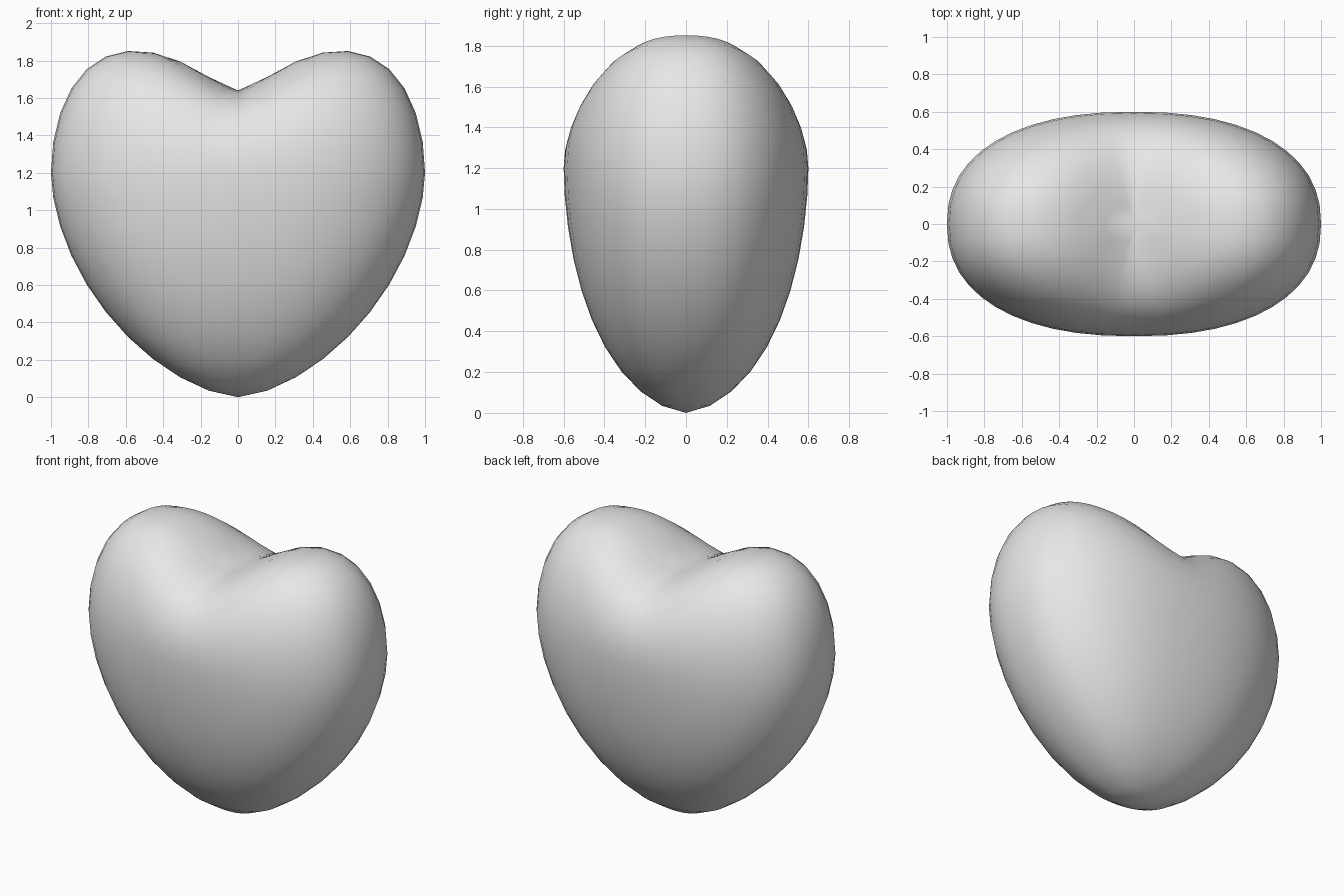
import bpy, bmesh, math

if "Cube" in bpy.data.objects:
    bpy.data.objects.remove(bpy.data.objects["Cube"], do_unlink=True)

SEGMENTS, RINGS = 48, 10
WAIST = 1.2      # height of the widest outline
DEPTH = 0.6      # half thickness
POWER = 2.3      # squareness of the outline


def outline(angle):
    """Point on the rounded oval seen from above, in unit size."""
    def soften(v):
        return 0 if abs(v) < 1e-6 else math.copysign(abs(v) ** (2 / POWER), v)
    return soften(math.cos(angle)), soften(math.sin(angle))


def upper(s, ox, oy):
    """Two lobes with a cleft between them that fades to front and back."""
    x, y = s * ox, s * oy
    a = abs(x)
    lobe = 0.44 + 0.62 * a * (1 - 0.35 * math.exp(-(a / 0.2) ** 2))
    lobe += 0.13 * y * y * (1 - a)
    return x, y * DEPTH, WAIST + lobe * math.sqrt(max(0, 1 - s * s))


def lower(s, ox, oy):
    """Taper down to the rounded tip."""
    drop = max(0, 1 - s ** 1.6) ** 0.56
    return s * ox, s * oy * DEPTH * (1 + 0.3 * (1 - s)), WAIST * (1 - drop)


# Heart body: rings from the tip up to the waist, then in over the lobes
bm = bmesh.new()
tip = bm.verts.new(lower(0, 0, 0))
cleft = bm.verts.new(upper(0, 0, 0))
steps = [math.sin(math.pi / 2 * i / RINGS) for i in range(1, RINGS + 1)]
levels = [(lower, s) for s in steps] + [(upper, s) for s in reversed(steps[:-1])]
rings = []
for shape, s in levels:
    rings.append([bm.verts.new(shape(s, *outline(math.tau * k / SEGMENTS)))
                  for k in range(SEGMENTS)])
for k in range(SEGMENTS):
    n = (k + 1) % SEGMENTS
    bm.faces.new((tip, rings[0][n], rings[0][k]))
    bm.faces.new((cleft, rings[-1][k], rings[-1][n]))
    for low, high in zip(rings, rings[1:]):
        bm.faces.new((low[k], low[n], high[n], high[k]))
bmesh.ops.recalc_face_normals(bm, faces=bm.faces)
for face in bm.faces:
    face.smooth = True

mesh = bpy.data.meshes.new("heart_body")
bm.to_mesh(mesh)
bm.free()
heart = bpy.data.objects.new("heart_body", mesh)
bpy.context.collection.objects.link(heart)

# Plain light grey surface
grey = bpy.data.materials.new("light_grey")
grey.use_nodes = True
colour = (0.8, 0.8, 0.8, 1)
grey.diffuse_color = colour
grey.node_tree.nodes["Principled BSDF"].inputs["Base Color"].default_value = colour
mesh.materials.append(grey)
